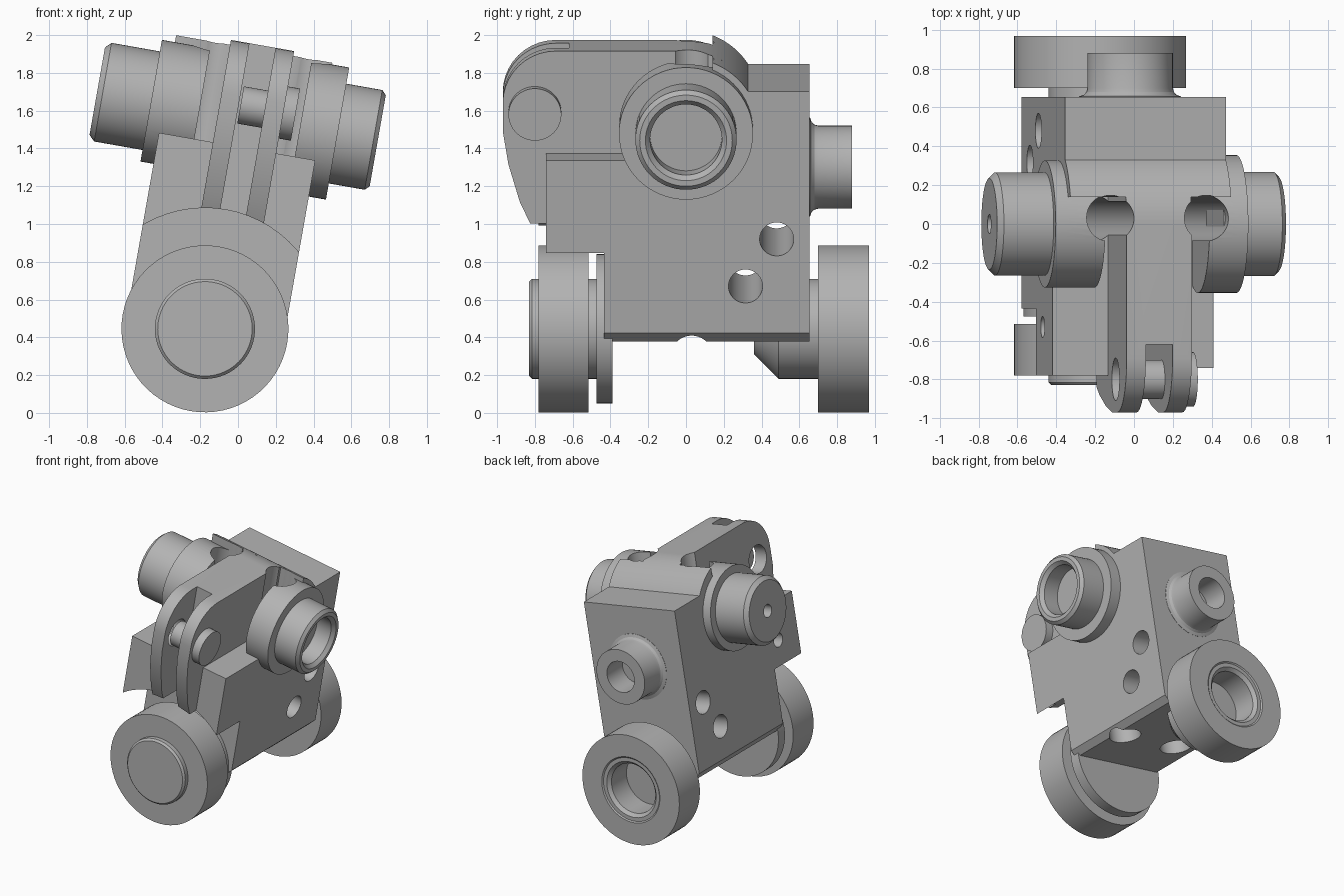
import bpy, bmesh
from math import cos, sin, pi, radians
from mathutils import Matrix

if "Cube" in bpy.data.objects:
    bpy.data.objects.remove(bpy.data.objects["Cube"])

grey = bpy.data.materials.new("plain_grey")
grey.use_nodes = True
grey.diffuse_color = (0.45, 0.45, 0.45, 1)
grey.node_tree.nodes["Principled BSDF"].inputs["Base Color"].default_value = (0.45, 0.45, 0.45, 1)

# The whole assembly leans sideways about the lower axle
LEAN = Matrix.Translation((-0.175, 0, 0.445)) @ Matrix.Rotation(radians(10), 4, 'Y')
SIDES = 64
PIVOT = 1.14     # height of the upper pivot above the axle


def place(axis, h, a, b):
    """Put extrusion position h and section coordinates a, b on the axes."""
    return {'x': (h, a, b), 'y': (a, h, b), 'z': (a, b, h)}[axis]


def finish(name, bm):
    bmesh.ops.recalc_face_normals(bm, faces=bm.faces)
    mesh = bpy.data.meshes.new(name)
    bm.to_mesh(mesh)
    bm.free()
    mesh.materials.append(grey)
    obj = bpy.data.objects.new(name, mesh)
    bpy.context.collection.objects.link(obj)
    return obj


def prism(name, axis, start, end, points):
    bm = bmesh.new()
    rings = [[bm.verts.new(place(axis, h, *p)) for p in points] for h in (start, end)]
    for ring in rings:
        bm.faces.new(ring)
    n = len(points)
    for i in range(n):
        j = (i + 1) % n
        bm.faces.new((rings[0][i], rings[0][j], rings[1][j], rings[1][i]))
    return finish(name, bm)


def box(name, x, y, z):
    return prism(name, 'x', *x, [(y[0], z[0]), (y[1], z[0]), (y[1], z[1]), (y[0], z[1])])


def lathe(name, axis, centre, profile):
    """Revolve (radius, position) points; the profile starts and ends at radius 0."""
    bm = bmesh.new()
    rings = []
    for r, h in profile:
        count = SIDES if r > 0 else 1
        rings.append([bm.verts.new(place(axis, h, centre[0] + r * cos(2 * pi * i / SIDES),
                                         centre[1] + r * sin(2 * pi * i / SIDES)))
                      for i in range(count)])
    for a, b in zip(rings, rings[1:]):
        for i in range(SIDES):
            j = (i + 1) % SIDES
            if len(a) == 1:
                bm.faces.new((a[0], b[i], b[j]))
            elif len(b) == 1:
                bm.faces.new((a[i], a[j], b[0]))
            else:
                bm.faces.new((a[i], a[j], b[j], b[i]))
    return finish(name, bm)


def rod(name, axis, centre, r, start, end):
    return lathe(name, axis, centre, [(0, start), (r, start), (r, end), (0, end)])


def arc(cy, cz, r, a0, a1, n=10):
    return [(cy + r * cos(radians(a0 + (a1 - a0) * i / n)),
             cz + r * sin(radians(a0 + (a1 - a0) * i / n))) for i in range(n + 1)]


def combine(obj, tool, operation='DIFFERENCE'):
    mod = obj.modifiers.new(operation.lower(), 'BOOLEAN')
    mod.operation = operation
    mod.solver = 'EXACT'
    mod.object = tool
    bpy.context.view_layer.update()
    mesh = bpy.data.meshes.new_from_object(
        obj.evaluated_get(bpy.context.evaluated_depsgraph_get()))
    obj.modifiers.clear()
    obj.data = mesh
    bpy.data.objects.remove(tool)


# Body: side profile with a rounded shoulder concentric with the upper pivot
body = prism("body", 'x', -0.42, 0.42,
             [(-0.435, 0), (0.655, 0), (0.655, 1.35)]
             + arc(0, PIVOT, 0.39, 32.6, 69)
             + [(0.14, 0.98), (-0.78, 0.98), (-0.78, 0.3), (-0.435, 0.3)])
combine(body, box("trim", (0.2, 0.6), (-1, -0.742), (0, 1.2)))

# Central tongue, forked at the front
tongue = prism("tongue", 'x', -0.13, 0.21,
               [(0.2, 0.6)] + arc(0, PIVOT, 0.39, 58, 90)
               + arc(-0.69, 1.25, 0.28, 90, 180)
               + [(-0.97, 1.1), (-0.94, 0.92), (-0.88, 0.72), (-0.8, 0.55), (-0.7, 0.4), (0.2, 0.4)])
combine(tongue, rod("pin_hole", 'x', (-0.8, 1.2), 0.11, -0.3, 0))
combine(body, tongue, 'UNION')

# Collars around the upper pivots
combine(body, rod("left_collar", 'x', (0, PIVOT), 0.327, -0.49, -0.23), 'UNION')
combine(body, rod("right_collar", 'x', (0, PIVOT), 0.355, 0.31, 0.512), 'UNION')

# Fork slot, vertical relief drillings, side drillings and wheel clearance
combine(body, box("fork_slot", (-0.03, 0.11), (-1.2, -0.62), (0.3, 1.7)))
for x in (-0.21, 0.29):
    combine(body, rod("relief", 'z', (x, 0.03), 0.118, -0.3, 1.8))
for y, z in ((0.48, 0.556), (0.315, 0.303)):
    combine(body, rod("side_hole", 'x', (y, z), 0.09, -0.6, 0.6))
combine(body, rod("block_hole", 'x', (-0.53, 0.68), 0.055, -0.6, -0.25))
combine(body, rod("wheel_clearance", 'y', (0, 0), 0.64, -1.2, -0.435))
for s in (-1, 1):
    combine(body, prism("chamfer", 'y', -0.6, 0.8,
                        [(s * 0.43, 0.063), (s * 0.43, -0.05), (s * 0.34, -0.05)]))

# Upper pivot journals
lathe("left_journal", 'x', (0, PIVOT),
      [(0, -0.68), (0.05, -0.68), (0.05, -0.78), (0.235, -0.78), (0.265, -0.75),
       (0.265, -0.4), (0, -0.4)])
lathe("right_journal", 'x', (0, PIVOT),
      [(0, 0.4), (0.268, 0.4), (0.268, 0.705), (0.245, 0.728), (0.215, 0.728),
       (0.19, 0.70), (0.19, 0.57), (0, 0.57)])

# Fork pin with a larger head on one side
lathe("fork_pin", 'x', (-0.8, 1.2),
      [(0, -0.02), (0.1, -0.02), (0.1, 0.12), (0.14, 0.12), (0.14, 0.275), (0, 0.275)])

# Rear boss, flared at its base and bored
lathe("rear_boss", 'y', (0.004, 0.87),
      [(0, 0.6), (0.262, 0.6), (0.262, 0.657), (0.238, 0.665), (0.225, 0.68), (0.22, 0.7),
       (0.22, 0.88), (0.125, 0.88), (0.125, 0.68), (0, 0.68)])

# Front wheel, axle cap and thrust washer
rod("front_wheel", 'y', (0, 0), 0.442, -0.78, -0.515)
lathe("front_axle", 'y', (0, 0),
      [(0, -0.83), (0.25, -0.83), (0.265, -0.815), (0.265, -0.42), (0, -0.42)])
rod("front_washer", 'y', (0, 0), 0.395, -0.475, -0.39)

# Rear wheel with a bored hub, and its tapered axle
lathe("rear_wheel", 'y', (0, 0),
      [(0, 0.69), (0.265, 0.69), (0.265, 0.7), (0.442, 0.7), (0.442, 0.968), (0.265, 0.968),
       (0.255, 0.96), (0.225, 0.96), (0.2, 0.935), (0.2, 0.74), (0, 0.74)])
lathe("rear_axle", 'y', (0, 0),
      [(0, 0.36), (0.135, 0.36), (0.265, 0.49), (0.265, 0.72), (0, 0.72)])

# Lean every part and shade the curved faces smooth
bpy.ops.object.select_all(action='DESELECT')
for obj in bpy.context.collection.objects:
    if obj.type == 'MESH' and grey.name in obj.data.materials:
        obj.data.transform(LEAN)
        obj.select_set(True)
        bpy.context.view_layer.objects.active = obj
bpy.ops.object.shade_smooth_by_angle(angle=radians(25))
